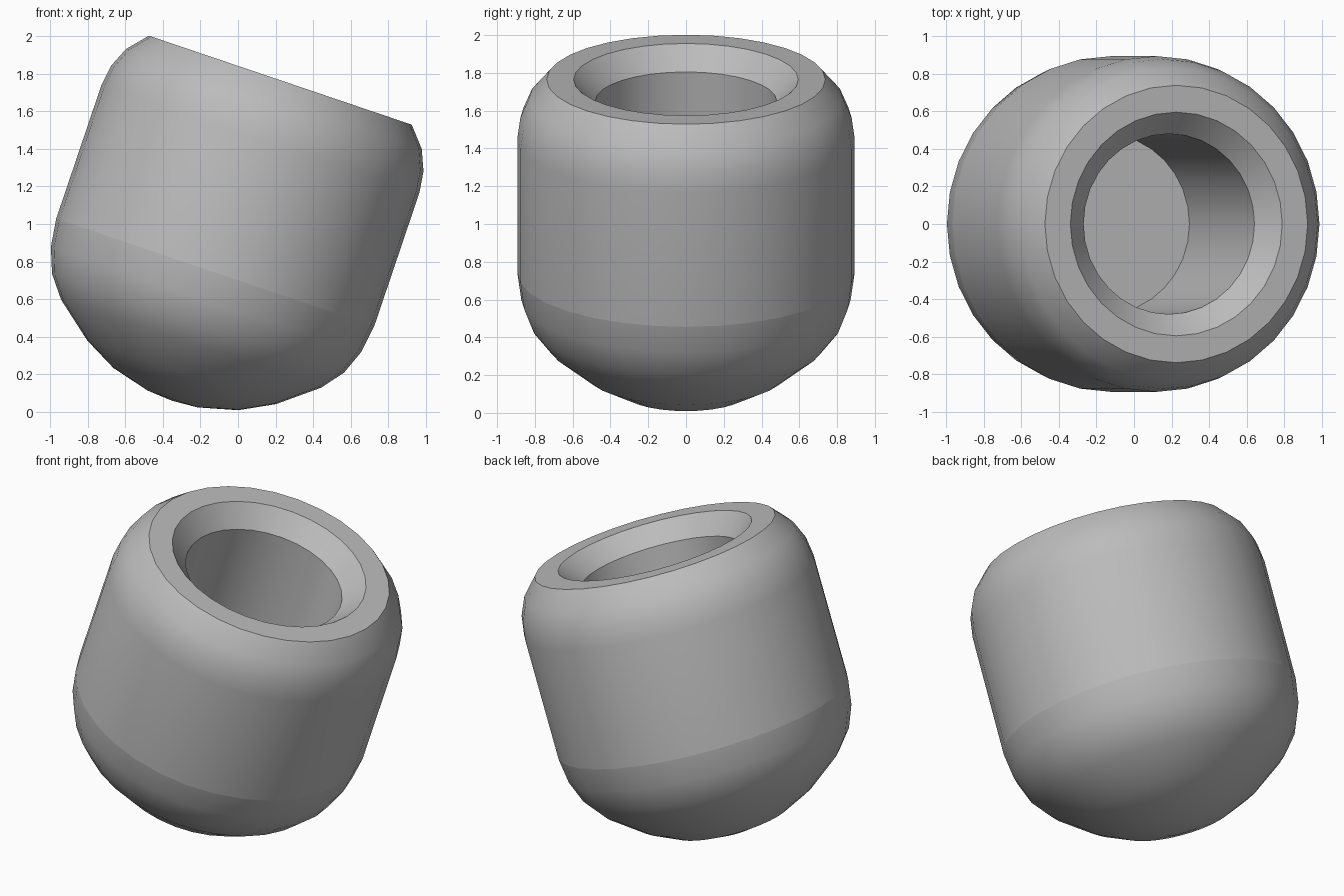
import bpy
import bmesh
import math
from mathutils import Matrix, Vector

cube = bpy.data.objects.get("Cube")
if cube:
    bpy.data.objects.remove(cube, do_unlink=True)

SIDES = 32
TILT = Matrix.Translation((0.225, 0, 1.765)) @ Matrix.Rotation(math.radians(18.7), 4, "Y")

grey = bpy.data.materials.new("plain_grey")
grey.use_nodes = True
grey.diffuse_color = (0.5, 0.5, 0.5, 1)
grey.node_tree.nodes["Principled BSDF"].inputs["Base Color"].default_value = (0.5, 0.5, 0.5, 1)


def lathe(name, profile):
    """Spin (radius, depth below the rim) points round the tilted axis."""
    bm = bmesh.new()
    verts = [bm.verts.new((r, 0, -d)) for r, d in profile]
    edges = [bm.edges.new(pair) for pair in zip(verts, verts[1:])]
    bmesh.ops.spin(bm, geom=verts + edges, cent=(0, 0, 0), axis=(0, 0, 1),
                   angle=math.tau, steps=SIDES, use_merge=False)
    bmesh.ops.remove_doubles(bm, verts=bm.verts, dist=0.0005)
    bmesh.ops.recalc_face_normals(bm, faces=bm.faces)
    # Point the outermost face away from the axis
    outer = max(bm.faces, key=lambda f: f.calc_center_median().xy.length)
    c = outer.calc_center_median()
    if outer.normal.dot(Vector((c.x, c.y, 0))) < 0:
        bmesh.ops.reverse_faces(bm, faces=bm.faces)
    bm.transform(TILT)
    mesh = bpy.data.meshes.new(name)
    bm.to_mesh(mesh)
    bm.free()
    mesh.materials.append(grey)
    obj = bpy.data.objects.new(name, mesh)
    bpy.context.collection.objects.link(obj)
    bpy.ops.object.select_all(action="DESELECT")
    obj.select_set(True)
    bpy.context.view_layer.objects.active = obj
    bpy.ops.object.shade_smooth_by_angle(angle=math.radians(35))
    return obj


# Cup wall: bore floor, bore, chamfered mouth, flat rim, rounded shoulder, straight side
lathe("cup_body", [(0, 1.2), (0.48, 1.2), (0.48, 0.12), (0.595, 0), (0.738, 0),
                   (0.83, 0.105), (0.877, 0.215), (0.893, 0.33), (0.893, 1.08)])

# Rounded base below the seam
lathe("rounded_base", [(0.893, 1.08), (0.872, 1.23), (0.82, 1.365), (0.73, 1.48),
                       (0.53, 1.64), (0.35, 1.735), (0.14, 1.79), (0, 1.8)])
